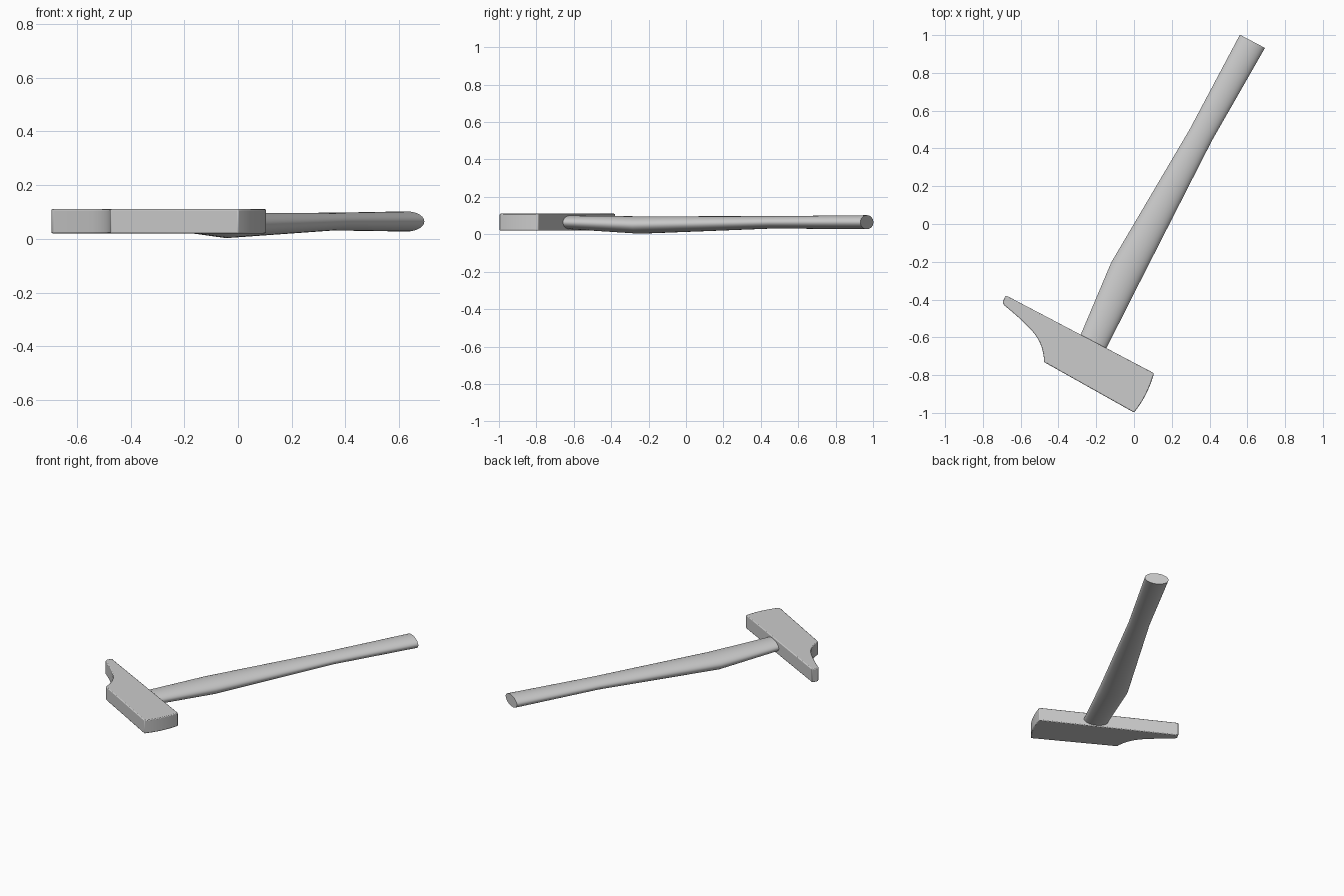
import bpy, bmesh, math
from mathutils import Vector

cube = bpy.data.objects.get("Cube")
if cube:
    bpy.data.objects.remove(cube, do_unlink=True)

# Single plain grey
grey = bpy.data.materials.new("plain_grey")
grey.use_nodes = True
colour = (0.6, 0.6, 0.6, 1)
grey.diffuse_color = colour
grey.node_tree.nodes["Principled BSDF"].inputs["Base Color"].default_value = colour


def make_object(name, bm):
    bmesh.ops.recalc_face_normals(bm, faces=bm.faces)
    mesh = bpy.data.meshes.new(name)
    bm.to_mesh(mesh)
    bm.free()
    mesh.materials.append(grey)
    obj = bpy.data.objects.new(name, mesh)
    bpy.context.collection.objects.link(obj)
    return obj


def smooth(obj, degrees):
    bpy.ops.object.select_all(action='DESELECT')
    obj.select_set(True)
    bpy.context.view_layer.objects.active = obj
    bpy.ops.object.shade_smooth_by_angle(angle=math.radians(degrees))


def arc(a, b, c, steps=8):
    """Curve from a to c, pulled towards b."""
    a, b, c = Vector(a), Vector(b), Vector(c)
    ts = [i / steps for i in range(steps + 1)]
    return [a * (1 - t) ** 2 + b * 2 * t * (1 - t) + c * t * t for t in ts]


# Hammer head: outline with a bowed striking face and a scooped peen
outline = [Vector((-0.678, -0.378))]
outline += arc((0.106, -0.79), (0.073, -0.91), (0, -0.998))
outline += arc((-0.476, -0.731), (-0.478, -0.62), (-0.56, -0.545))
outline += arc((-0.60, -0.505), (-0.65, -0.46), (-0.69, -0.428), 4)
outline += [Vector((-0.695, -0.41))]
bm = bmesh.new()
base = bm.faces.new([bm.verts.new((p.x, p.y, 0.02)) for p in outline])
top = bmesh.ops.extrude_face_region(bm, geom=[base])["geom"]
bmesh.ops.translate(bm, vec=(0, 0, 0.09),
                    verts=[g for g in top if isinstance(g, bmesh.types.BMVert)])
head = make_object("hammer_head", bm)
bevel = head.modifiers.new("soft_edges", 'BEVEL')
bevel.width = 0.005
bevel.segments = 2
bevel.limit_method = 'ANGLE'
smooth(head, 30)

# Handle: oval rings lofted along the shaft (x, y, half width, bottom, top)
stations = [
    (-0.221, -0.635, 0.077, 0.027, 0.10),
    (-0.212, -0.617, 0.077, 0.027, 0.10),
    (-0.040, -0.246, 0.091, 0.003, 0.096),
    (0.353, 0.470, 0.066, 0.031, 0.097),
    (0.627, 0.967, 0.075, 0.027, 0.102),
]
SIDES = 40
across = Vector((0.885, -0.466, 0))
bm = bmesh.new()
rings = []
for x, y, half, low, high in stations:
    ring = []
    for i in range(SIDES):
        a = math.tau * i / SIDES
        p = Vector((x, y, (low + high) / 2)) + across * half * math.cos(a)
        p.z += (high - low) / 2 * math.sin(a)
        ring.append(bm.verts.new(p))
    rings.append(ring)
for r, s in zip(rings, rings[1:]):
    for i in range(SIDES):
        j = (i + 1) % SIDES
        bm.faces.new((r[i], r[j], s[j], s[i]))
bm.faces.new(rings[0])
bm.faces.new(rings[-1])
handle = make_object("handle", bm)
smooth(handle, 30)
